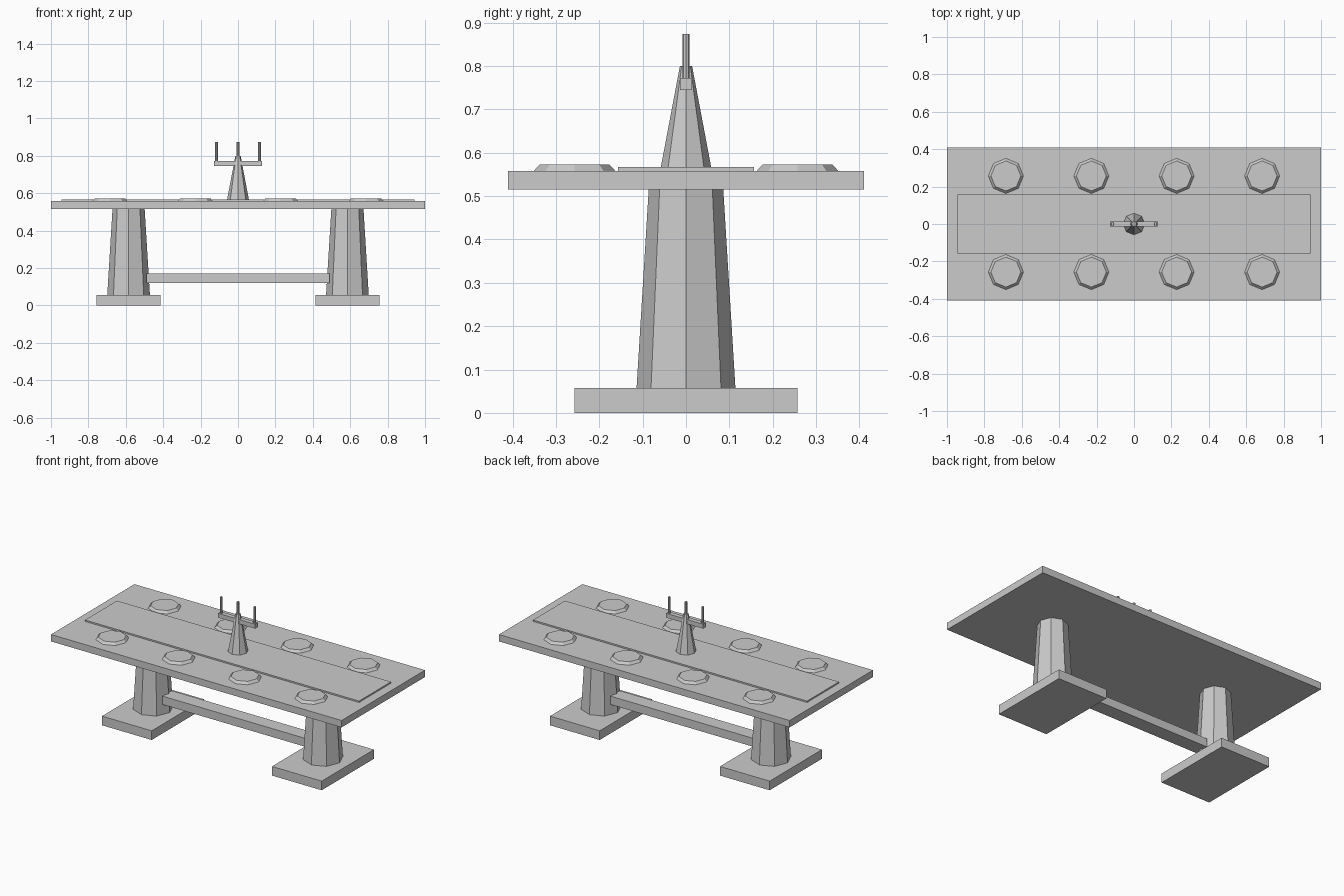
import bpy

cube = bpy.data.objects.get("Cube")
if cube:
    bpy.data.objects.remove(cube, do_unlink=True)

stone = bpy.data.materials.new("grey stone")
stone.use_nodes = True
GREY = (0.6, 0.6, 0.6, 1)
stone.diffuse_color = GREY
stone.node_tree.nodes["Principled BSDF"].inputs["Base Color"].default_value = GREY


def finish(name):
    obj = bpy.context.object
    obj.name = name
    obj.data.materials.append(stone)
    return obj


def box(name, x, half_x, half_y, z0, z1):
    bpy.ops.mesh.primitive_cube_add(size=2, location=(x, 0, (z0 + z1) / 2))
    obj = finish(name)
    for v in obj.data.vertices:
        v.co.x *= half_x
        v.co.y *= half_y
        v.co.z *= (z1 - z0) / 2
    return obj


def taper(name, x, y, r0, r1, z0, z1):
    """Eight-sided tapered column with corners on the axes."""
    bpy.ops.mesh.primitive_cone_add(vertices=8, radius1=r0, radius2=r1, depth=z1 - z0,
                                    location=(x, y, (z0 + z1) / 2))
    return finish(name)


# Pedestals and the stretcher between them
for side, sx in (("right", -1), ("left", 1)):
    box(side + "_foot", sx * 0.585, 0.171, 0.257, 0, 0.057)
    taper(side + "_leg", sx * 0.585, 0, 0.114, 0.086, 0.057, 0.515)
box("stretcher", 0, 0.488, 0.045, 0.12, 0.172)

# Top slab and runner
box("table_top", 0, 1, 0.41, 0.515, 0.558)
box("runner", 0, 0.943, 0.157, 0.558, 0.567)

# Place settings
for row, y in (("front", -0.257), ("back", 0.257)):
    for i, x in enumerate((-0.685, -0.228, 0.228, 0.685)):
        taper(f"{row}_plate_{i + 1}", x, y, 0.094, 0.08, 0.558, 0.573)

# Candle stand
taper("candle_stand", 0, 0, 0.058, 0.014, 0.567, 0.8)
box("candle_arm", 0, 0.128, 0.014, 0.745, 0.772)
for side, x in (("right", -0.115), ("middle", 0), ("left", 0.115)):
    taper(side + "_candle", x, 0, 0.0085, 0.0075, 0.772, 0.873)
